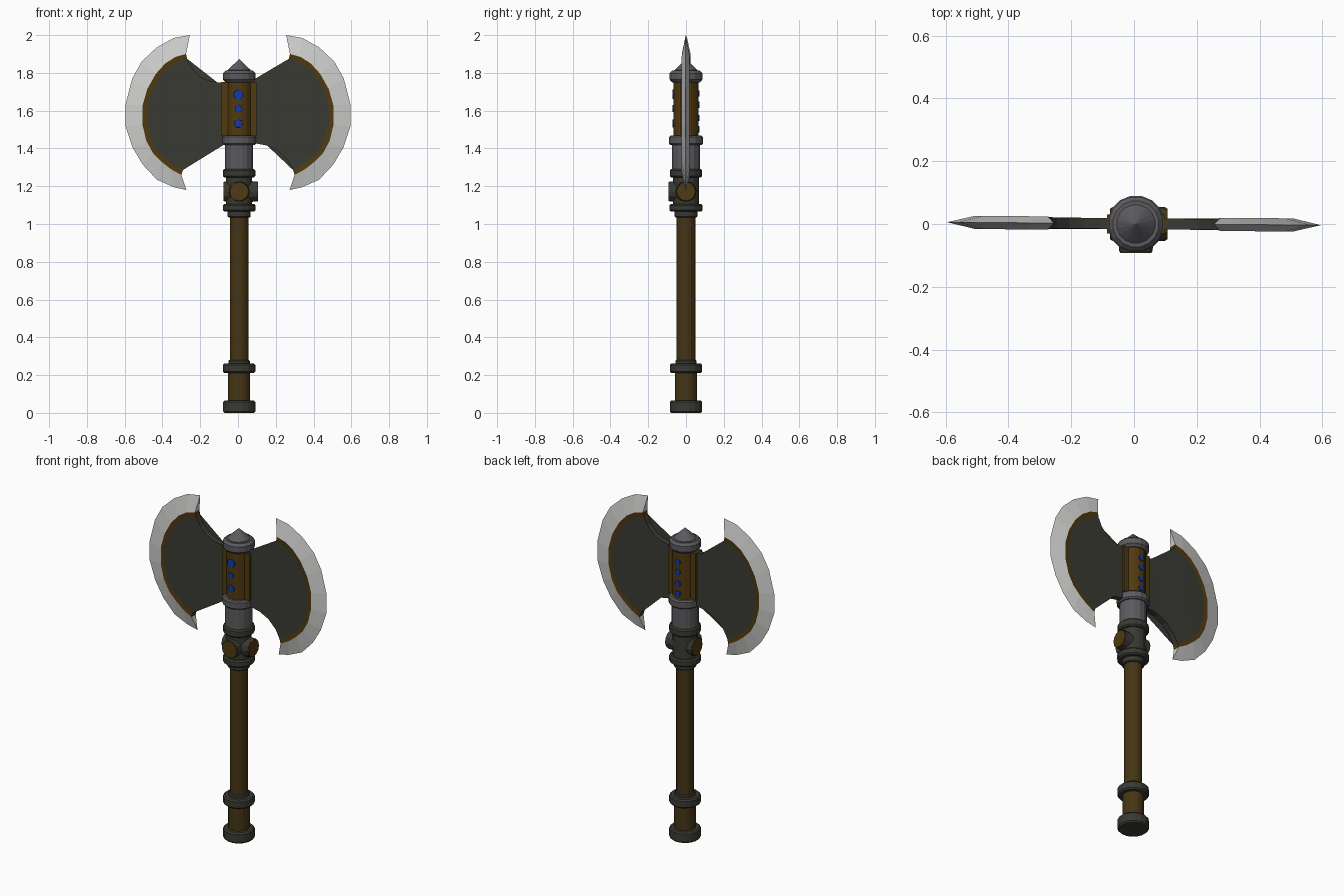
import bpy, bmesh, math
from mathutils import Matrix, Vector

if "Cube" in bpy.data.objects:
    bpy.data.objects.remove(bpy.data.objects["Cube"])

CX = 0.006  # shaft axis sits slightly right of centre


def material(name, rgb):
    m = bpy.data.materials.new(name)
    m.diffuse_color = (*rgb, 1)
    m.use_nodes = True
    m.node_tree.nodes["Principled BSDF"].inputs["Base Color"].default_value = m.diffuse_color
    return m


BROWN = material("brown wood", (0.060, 0.036, 0.007))
GOLD = material("dark bronze", (0.080, 0.042, 0.005))
DARK = material("dark iron", (0.042, 0.042, 0.034))
GREY = material("grey iron", (0.105, 0.105, 0.115))
STEEL = material("bright steel", (0.62, 0.63, 0.61))
BLUE = material("blue gem", (0.006, 0.045, 0.42))


def finish(name, bm, mats):
    bmesh.ops.recalc_face_normals(bm, faces=bm.faces)
    me = bpy.data.meshes.new(name)
    bm.to_mesh(me)
    bm.free()
    for m in mats:
        me.materials.append(m)
    ob = bpy.data.objects.new(name, me)
    bpy.context.collection.objects.link(ob)
    return ob


def lathe(name, profile, mat, sides=16):
    """Closed turned part from (radius, z) points."""
    bm = bmesh.new()
    rings = []
    for r, z in profile:
        if r == 0:
            rings.append([bm.verts.new((CX, 0, z))] * sides)
        else:
            rings.append([bm.verts.new((CX + r * math.cos(a), r * math.sin(a), z))
                          for a in (2 * math.pi * (i + 0.5) / sides for i in range(sides))])
    for a, b in zip(rings, rings[1:]):
        for i in range(sides):
            j = (i + 1) % sides
            bm.faces.new(list(dict.fromkeys((a[i], a[j], b[j], b[i]))))
    for ring in (rings[0], rings[-1]):
        if ring[0] is not ring[1]:
            bm.faces.new(ring)
    return finish(name, bm, [mat])


def ring(name, z0, z1, r, mat, c=0.008):
    """Collar with small chamfers."""
    return lathe(name, [(r - c, z0), (r, z0 + c), (r, z1 - c), (r - c, z1)], mat)


def stud(name, centre, direction, r, depth, mat, sides, scale=(1, 1)):
    """Short cylinder pointing along a direction; centre is its outer face."""
    bm = bmesh.new()
    bmesh.ops.create_cone(bm, cap_ends=True, segments=sides, radius1=r, radius2=r * 0.95, depth=depth)
    d = Vector(direction)
    rot = d.to_track_quat('Z', 'Y').to_matrix().to_4x4()
    c = Vector(centre) - d * depth / 2
    bm.transform(Matrix.Translation(c) @ rot @ Matrix.Diagonal((*scale, 1, 1)))
    return finish(name, bm, [mat])


# Shaft, bottom to top
ring("pommel", 0, 0.065, 0.087, DARK)
lathe("lower_grip", [(0.06, 0.06), (0.06, 0.215)], BROWN)
ring("lower_ring", 0.21, 0.262, 0.087, DARK)
ring("lower_ring_lip", 0.255, 0.28, 0.058, DARK, 0.005)
lathe("handle", [(0.05, 0.26), (0.05, 1.05)], BROWN)
ring("upper_ring_lip", 1.035, 1.07, 0.062, DARK, 0.005)
ring("upper_ring", 1.065, 1.107, 0.088, DARK)
lathe("hub", [(0.07, 1.1), (0.07, 1.26)], DARK)
ring("hub_top_ring", 1.245, 1.292, 0.087, DARK)
lathe("neck", [(0.076, 1.285), (0.076, 1.425)], GREY)
ring("head_lower_ring", 1.417, 1.468, 0.091, GREY)
lathe("head_core", [(0.068, 1.46), (0.068, 1.76)], GOLD)
ring("head_upper_ring", 1.75, 1.812, 0.088, GREY, 0.014)
lathe("tip_cone", [(0.062, 1.805), (0.062, 1.815), (0, 1.873)], GREY)

# Round medallions on the hub: front, right and left
for label, d, reach in (("front", (0, -1, 0), 0.088),
                        ("right", (1, 0, 0), 0.096), ("left", (-1, 0, 0), 0.078)):
    c = Vector((CX, 0, 1.172)) + Vector(d) * reach
    stud(label + "_medallion_mount", c, d, 0.056, 0.06, DARK, 12)
    stud(label + "_medallion_face", c + Vector(d) * 0.004, d, 0.052, 0.008, GOLD, 12)

# Side sockets that hold the blades
for label, s in (("right", 1), ("left", -1)):
    bm = bmesh.new()
    bmesh.ops.create_cube(bm, size=1)
    bm.transform(Matrix.Translation((CX + s * 0.06, 0, 1.608)) @ Matrix.Diagonal((0.065, 0.062, 0.285, 1)))
    finish(label + "_blade_socket", bm, [GOLD])

# Blue gems on both faces of the core
for i, (z, r) in enumerate(((1.685, 0.027), (1.61, 0.02), (1.532, 0.023))):
    stud(f"front_gem_{i + 1}", (CX - 0.004, -0.072, z), (0, -1, 0), r, 0.009, BLUE, 7)
for i, z in enumerate((1.69, 1.63, 1.56, 1.5)):
    stud(f"back_gem_{i + 1}", (CX, 0.072, z), (0, 1, 0), 0.018, 0.009, BLUE, 7)

# Blade outlines (x, z), top to bottom
ARC = [(.275, 1.90), (.33, 1.885), (.385, 1.85), (.435, 1.795), (.48, 1.715), (.506, 1.625),
       (.506, 1.525), (.485, 1.44), (.45, 1.375), (.405, 1.33), (.355, 1.29), (.30, 1.26)]
EDGE = [(.255, 2.0), (.34, 1.985), (.43, 1.935), (.51, 1.86), (.56, 1.77), (.595, 1.635),
        (.595, 1.515), (.558, 1.405), (.505, 1.315), (.43, 1.235), (.34, 1.195), (.273, 1.18)]
BAND = [(.2 + (x - .2) * .92, 1.58 + (z - 1.58) * .92) for x, z in ARC]
TOP = [(.05, 1.745), (.11, 1.75), (.16, 1.76), (.205, 1.782), (.245, 1.825)]
BOTTOM = [(.265, 1.335), (.215, 1.385), (.155, 1.415), (.05, 1.435)]


def blade(name, side):
    bm = bmesh.new()

    def row(points, half):
        return [[bm.verts.new((side * x, y - 0.008 * side * x + 0.001, z)) for x, z in points]
                for y in (-half, half)]

    def face(verts, mat):
        bm.faces.new(verts).material_index = mat

    top, bottom = row(TOP, .017), row(BOTTOM, .017)
    band, arc = row(BAND, .0185), row(ARC, .021)
    edge = [bm.verts.new((side * x, -0.008 * side * x + 0.001, z)) for x, z in EDGE]
    outline = [top[k] + band[k] + bottom[k] for k in (0, 1)]
    for k in (0, 1):
        face(outline[k], 0)                                        # dark plate
        for i in range(len(ARC) - 1):
            face((band[k][i], band[k][i + 1], arc[k][i + 1], arc[k][i]), 1)   # bronze band
            face((arc[k][i], arc[k][i + 1], edge[i + 1], edge[i]), 2)         # steel edge
    # side walls of the plate, band ends and edge ends
    f, b = outline
    first, last = len(TOP), len(TOP) + len(BAND) - 1
    for i in range(len(f)):
        if not first <= i < last:
            j = (i + 1) % len(f)
            face((f[i], f[j], b[j], b[i]), 0)
    for i in (0, -1):
        face((band[0][i], arc[0][i], arc[1][i], band[1][i]), 1)
        face((arc[0][i], edge[i], arc[1][i]), 2)
    bmesh.ops.triangulate(bm, faces=[p for p in bm.faces if len(p.verts) > 4])
    return finish(name, bm, [DARK, GOLD, STEEL])


blade("right_blade", 1)
blade("left_blade", -1)
